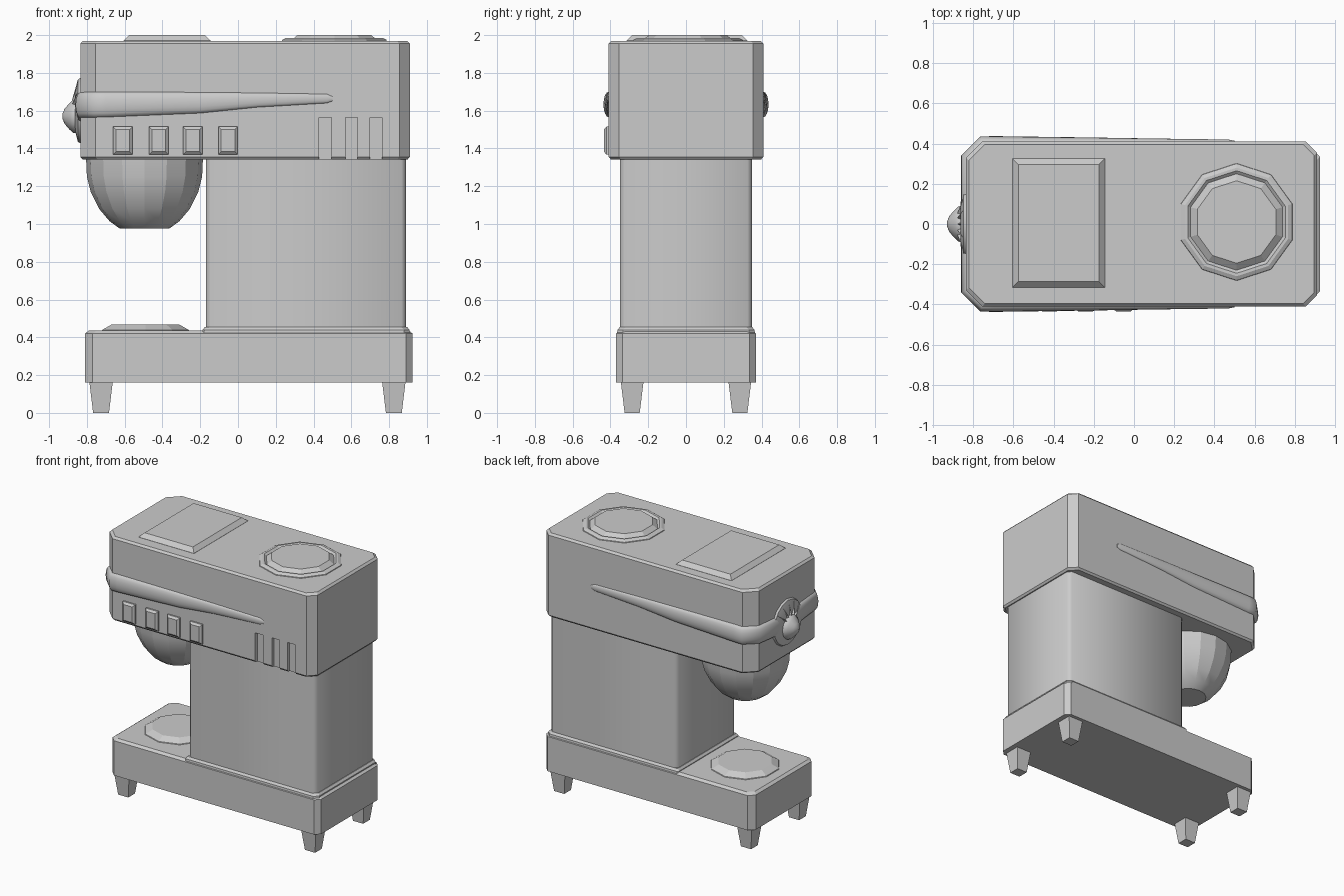
import bpy, bmesh
from math import sin, cos, pi, radians
from mathutils import Vector

cube = bpy.data.objects.get("Cube")
if cube:
    bpy.data.objects.remove(cube, do_unlink=True)

grey = bpy.data.materials.new("plain grey")
grey.use_nodes = True
grey.diffuse_color = (0.6, 0.6, 0.6, 1)
grey.node_tree.nodes["Principled BSDF"].inputs["Base Color"].default_value = (0.6, 0.6, 0.6, 1)


def loft(name, rings, smooth=None):
    """Skin a list of equal-length rings and cap both ends."""
    bm = bmesh.new()
    loops = [[bm.verts.new(p) for p in ring] for ring in rings]
    n = len(loops[0])
    for a, b in zip(loops, loops[1:]):
        for i in range(n):
            j = (i + 1) % n
            bm.faces.new((a[i], a[j], b[j], b[i]))
    bm.faces.new(loops[0])
    bm.faces.new(loops[-1])
    bmesh.ops.recalc_face_normals(bm, faces=bm.faces)
    mesh = bpy.data.meshes.new(name)
    bm.to_mesh(mesh)
    bm.free()
    mesh.materials.append(grey)
    obj = bpy.data.objects.new(name, mesh)
    bpy.context.collection.objects.link(obj)
    if smooth:
        bpy.ops.object.select_all(action="DESELECT")
        obj.select_set(True)
        bpy.context.view_layer.objects.active = obj
        bpy.ops.object.shade_smooth_by_angle(angle=radians(smooth))
    return obj


def footprint(x0, x1, y, cut0, cut1, inset, z):
    """Rectangle with cut corners, cut0 at the -x end and cut1 at the +x end."""
    x0, x1, y = x0 + inset, x1 - inset, y - inset
    half = [(x0, -y + cut0), (x0 + cut0, -y), (x1 - cut1, -y), (x1, -y + cut1)]
    return [(px, py, z) for px, py in half + [(px, -py) for px, py in reversed(half)]]


def block(name, x0, x1, y, cut0, cut1, levels, smooth=None):
    return loft(name, [footprint(x0, x1, y, cut0, cut1, i, z) for z, i in levels], smooth)


def box(name, x0, x1, y0, y1, levels):
    """Rectangle lofted through (z, inset) levels."""
    return loft(name, [[(x0 + i, y0 + i, z), (x1 - i, y0 + i, z),
                        (x1 - i, y1 - i, z), (x0 + i, y1 - i, z)] for z, i in levels])


def lathe(name, center, profile, sides, axis="Z", smooth=None):
    """Turn a (radius, height) profile round a vertical or lengthwise axis."""
    rings = []
    for r, h in profile:
        ring = []
        for k in range(sides):
            a = pi / 2 + 2 * pi * k / sides
            u, v = center[0] + r * cos(a), center[1] + r * sin(a)
            ring.append((u, v, h) if axis == "Z" else (h, u, v))
        rings.append(ring)
    return loft(name, rings, smooth)


# Base, plinth and column
block("base", -0.81, 0.925, 0.37, 0.04, 0.035, [(0.16, 0), (0.42, 0), (0.435, 0.02)])
block("plinth", -0.19, 0.91, 0.365, 0.01, 0.03, [(0.42, 0), (0.44, 0.002), (0.455, 0.015)])
block("column", -0.17, 0.89, 0.35, 0.025, 0.025, [(0.44, 0), (1.36, 0)], 50)

# Feet
for side, y in (("right", -0.285), ("left", 0.285)):
    for end, x in (("front", -0.725), ("rear", 0.825)):
        box(f"{end}_{side}_foot", x - 0.062, x + 0.062, y - 0.06, y + 0.06,
            [(0.165, 0), (0.0, 0.02)])

# Bowl rest and mixing bowl
lathe("bowl_rest", (-0.49, 0), [(0.25, 0.42), (0.24, 0.44), (0.19, 0.467)], 10)
lathe("bowl", (-0.495, 0), [(0.31, 1.36), (0.305, 1.25), (0.285, 1.17), (0.24, 1.08),
                            (0.185, 1.015), (0.13, 0.975)], 16, smooth=15)

# Head with open vent slots
head = block("head", -0.835, 0.91, 0.41, 0.08, 0.055,
             [(1.342, 0.012), (1.356, 0), (1.955, 0), (1.97, 0.014)])
for x in (0.462, 0.6, 0.73):
    cutter = box("vent_cutter", x - 0.032, x + 0.032, -0.5, -0.385, [(1.3, 0), (1.565, 0)])
    cutter.hide_render = True
    mod = head.modifiers.new("vent", "BOOLEAN")
    mod.operation = "DIFFERENCE"
    mod.solver = "EXACT"
    mod.object = cutter
    bpy.context.view_layer.objects.active = head
    bpy.ops.object.modifier_apply(modifier=mod.name)
    bpy.data.objects.remove(cutter, do_unlink=True)

# Lid panel and dial on top
box("lid_panel", -0.605, -0.145, -0.315, 0.325, [(1.96, 0), (1.971, 0), (2.0, 0.03)])
lathe("top_dial", (0.51, 0.01), [(0.295, 1.96), (0.29, 1.975), (0.27, 1.985), (0.255, 1.985),
                                 (0.24, 1.973), (0.205, 2.0)], 10)

# Raised buttons
for n, x in enumerate((-0.61, -0.42, -0.24, -0.053)):
    rings = []
    for y, i in ((-0.4, 0), (-0.422, 0), (-0.435, 0.015)):
        w, z0, z1 = 0.051 - i, 1.368 + i, 1.515 - i
        rings.append([(x - w, y, z0), (x + w, y, z0), (x + w, y, z1), (x - w, y, z1)])
    loft(f"button_{n + 1}", rings)

# Tapered trim sweeping round each side to the nose: x, y, z, half height, bulge, normal
path = [(0.5, -0.41, 1.663, 0.012, 0.004, (0, -1)),
        (0.47, -0.41, 1.664, 0.024, 0.01, (0, -1)),
        (0.1, -0.41, 1.656, 0.038, 0.015, (0, -1)),
        (-0.2, -0.41, 1.642, 0.055, 0.02, (0, -1)),
        (-0.7, -0.41, 1.633, 0.067, 0.027, (0, -1)),
        (-0.755, -0.41, 1.632, 0.067, 0.027, (-0.4, -0.92)),
        (-0.835, -0.33, 1.63, 0.067, 0.027, (-0.92, -0.4)),
        (-0.835, -0.1, 1.61, 0.07, 0.025, (-1, 0))]
for side, s in (("right", 1), ("left", -1)):
    rings = []
    for x, y, z, h, out, (nx, ny) in path:
        angles = [2 * pi * k / 16 for k in range(16)]
        rings.append([(x + nx * out * cos(a), s * (y + ny * out * cos(a)), z + h * sin(a))
                      for a in angles])
    loft(f"{side}_trim", rings, 45)

# Nose knob, collar and its small ridges
lathe("nose_collar", (0, 1.6), [(0.175, -0.83), (0.165, -0.848), (0.11, -0.862)], 16, "X", 40)
lathe("nose_knob", (0, 1.57), [(0.09, -0.83), (0.088, -0.872), (0.07, -0.892),
                               (0.04, -0.918), (0.012, -0.93)], 12, "X", 40)
for n in range(5):
    a = radians(-50 + 25 * n)
    out, across = Vector((0, sin(a), cos(a))), Vector((0, cos(a), -sin(a)))
    rings = []
    for r, w, x in ((0.07, 0.018, -0.878), (0.165, 0.004, -0.85)):
        mid = Vector((0, 0, 1.59)) + out * r
        rings.append([mid + across * w + Vector((-0.835, 0, 0)),
                      mid + Vector((x, 0, 0)),
                      mid - across * w + Vector((-0.835, 0, 0))])
    loft(f"collar_ridge_{n + 1}", rings)
